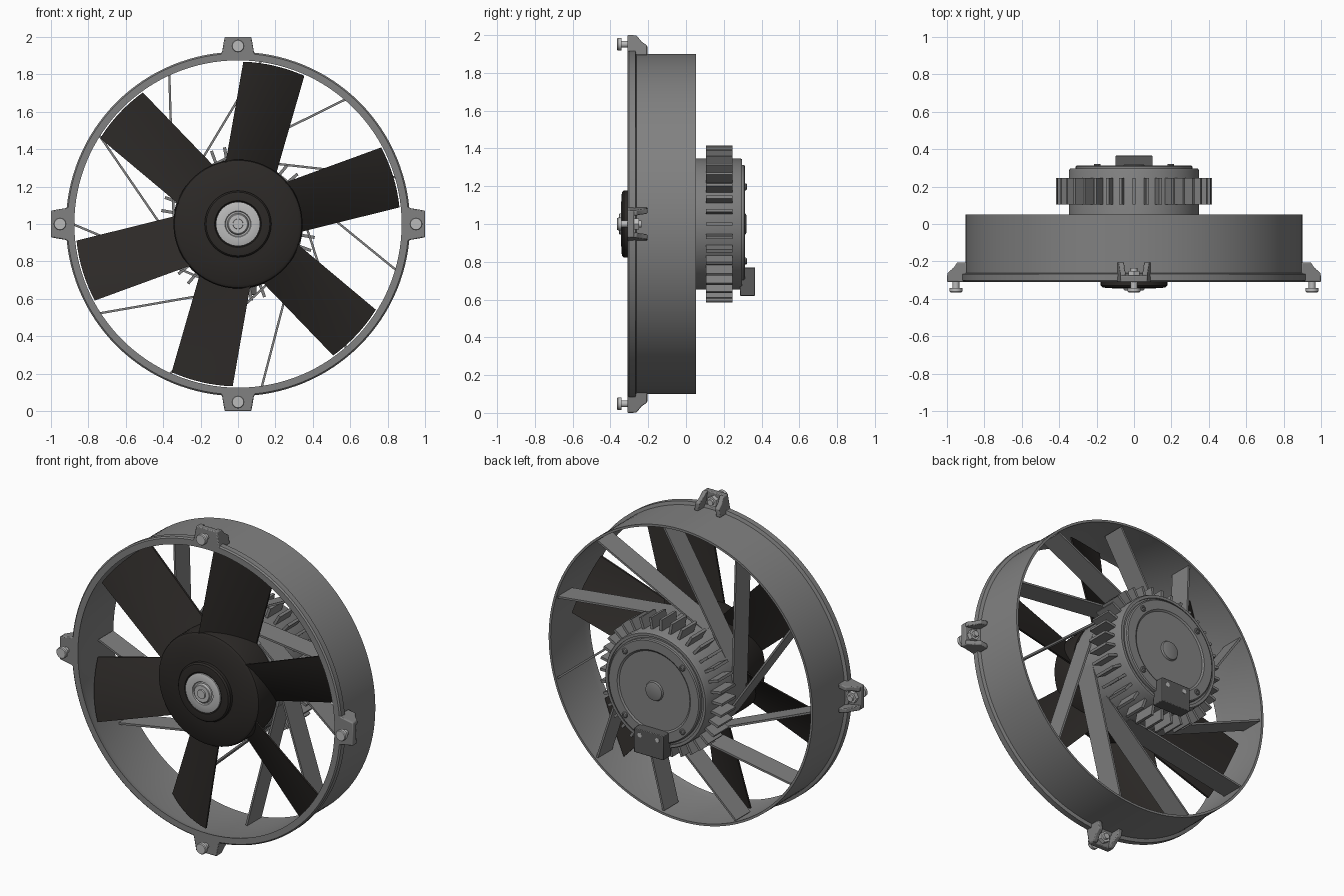
import bpy, bmesh, math
from mathutils import Matrix, Vector

if "Cube" in bpy.data.objects:
    bpy.data.objects.remove(bpy.data.objects["Cube"])

CENTRE = Matrix.Translation((0, 0, 1))   # the fan axis runs along y at z = 1


def material(name, r, g, b):
    m = bpy.data.materials.new(name)
    m.diffuse_color = (r, g, b, 1)
    m.use_nodes = True
    m.node_tree.nodes["Principled BSDF"].inputs["Base Color"].default_value = m.diffuse_color
    return m


GREY = material("cast_grey", 0.22, 0.22, 0.22)
BLACK = material("black_plastic", 0.025, 0.022, 0.02)
STEEL = material("bright_steel", 0.5, 0.5, 0.5)
DARK = material("dark_grey", 0.10, 0.10, 0.10)


def finish(name, bm, mat, bevel=0):
    bmesh.ops.recalc_face_normals(bm, faces=bm.faces)
    bm.transform(CENTRE)
    me = bpy.data.meshes.new(name)
    bm.to_mesh(me)
    bm.free()
    ob = bpy.data.objects.new(name, me)
    bpy.context.collection.objects.link(ob)
    me.materials.append(mat)
    if bevel:
        mod = ob.modifiers.new("bevel", 'BEVEL')
        mod.width, mod.segments, mod.limit_method = bevel, 2, 'ANGLE'
    bpy.ops.object.select_all(action='DESELECT')
    ob.select_set(True)
    bpy.context.view_layer.objects.active = ob
    bpy.ops.object.shade_smooth_by_angle(angle=math.radians(32))
    return ob


def turn(deg):
    return Matrix.Rotation(math.radians(deg), 4, 'Y')   # clockwise from the top, seen from the front


def add_lathe(bm, profile, seg=96, mtx=Matrix(), closed=False):
    """Revolve (radius, y) points about y; radius 0 ends become poles."""
    rings = []
    for r, y in profile:
        n = 1 if r == 0 else seg
        rings.append([bm.verts.new(mtx @ Vector((r * math.sin(2 * math.pi * i / seg), y,
                      r * math.cos(2 * math.pi * i / seg)))) for i in range(n)])
    pairs = list(zip(rings, rings[1:])) + ([(rings[-1], rings[0])] if closed else [])
    for a, b in pairs:
        for i in range(seg):
            j = (i + 1) % seg
            f = [a[i % len(a)], a[j % len(a)], b[j % len(b)], b[i % len(b)]]
            bm.faces.new(list(dict.fromkeys(f)))


def add_prism(bm, front, back, mtx=Matrix()):
    a = [bm.verts.new(mtx @ Vector(p)) for p in front]
    b = [bm.verts.new(mtx @ Vector(p)) for p in back]
    bm.faces.new(a)
    bm.faces.new(b[::-1])
    for i in range(len(a)):
        j = (i + 1) % len(a)
        bm.faces.new([a[i], b[i], b[j], a[j]])


def add_box(bm, x0, x1, y0, y1, z0, z1, mtx=Matrix()):
    loop = [(x0, z0), (x1, z0), (x1, z1), (x0, z1)]
    add_prism(bm, [(x, y0, z) for x, z in loop], [(x, y1, z) for x, z in loop], mtx)


def lathe(name, profile, mat, seg=96, closed=False):
    bm = bmesh.new()
    add_lathe(bm, profile, seg, closed=closed)
    return finish(name, bm, mat)


# shroud: barrel with a front flange
lathe("shroud_ring", [(0.875, -0.31), (0.912, -0.31), (0.92, -0.302), (0.92, -0.268), (0.90, -0.262),
                      (0.90, 0.052), (0.886, 0.052), (0.886, -0.27)], GREY, 128, True)

# four mounting lugs: front plate plus two tapering side ribs
bm = bmesh.new()


def half_width(r):
    return 0.085 - (r - 0.92) * 0.17


for k in range(4):
    m = turn(90 * k)
    plate = [(-0.10, 0.89), (0.10, 0.89), (0.085, 0.92), (0.07, 1.0), (-0.07, 1.0), (-0.085, 0.92)]
    add_prism(bm, [(x, -0.31, z) for x, z in plate], [(x, -0.275, z) for x, z in plate], m)
    rib = [(-0.305, 0.895), (-0.305, 0.998), (-0.262, 0.998), (-0.235, 0.965), (-0.205, 0.945), (-0.205, 0.895)]
    for s in (-1, 1):
        add_prism(bm, [(s * half_width(z), y, z) for y, z in rib],
                  [(s * (half_width(z) - 0.028), y, z) for y, z in rib], m)
finish("mounting_lugs", bm, GREY, 0.005)

# bolts, washers and nuts in the lugs
bm = bmesh.new()
for k in range(4):
    m = turn(90 * k) @ Matrix.Translation((0, 0, 0.952))
    add_lathe(bm, [(0, -0.365), (0.03, -0.365), (0.034, -0.36), (0.034, -0.342), (0.018, -0.342),
                   (0.018, -0.235), (0, -0.235)], 20, m)
    add_lathe(bm, [(0, -0.275), (0.034, -0.275), (0.034, -0.25), (0, -0.25)], 6, m)
finish("lug_bolts", bm, STEEL)

# eleven guide vanes running tangentially from the motor to the shroud
bm = bmesh.new()
for k in range(11):
    add_box(bm, 0, 0.813, -0.10, 0.04, 0.337, 0.349, turn(-59 + k * 360 / 11))
finish("guide_vanes", bm, GREY)

# motor body with stepped rear cover
lathe("motor_body", [(0, -0.10), (0.335, -0.10), (0.348, -0.09), (0.348, 0.285), (0.342, 0.297), (0.325, 0.297),
                     (0.325, 0.288), (0.312, 0.288), (0.312, 0.308), (0.305, 0.313), (0.25, 0.313),
                     (0.24, 0.306), (0.06, 0.306), (0.055, 0.316), (0.048, 0.319), (0, 0.319)], GREY)

# cooling fins
bm = bmesh.new()
for k in range(36):
    add_box(bm, -0.008, 0.008, 0.105, 0.245, 0.335, 0.416, turn(10 * k))
finish("cooling_fins", bm, GREY)

# rear cover screws
bm = bmesh.new()
for k in range(4):
    m = turn(45 + 90 * k) @ Matrix.Translation((0, 0, 0.278))
    add_lathe(bm, [(0, 0.30), (0.018, 0.30), (0.018, 0.318), (0.014, 0.322), (0.008, 0.322),
                   (0.008, 0.316), (0, 0.316)], 16, m)
finish("cover_screws", bm, GREY)

# connector box and its two screws
bm = bmesh.new()
add_box(bm, -0.10, 0.10, 0.285, 0.365, -0.38, -0.23)
finish("connector_box", bm, DARK, 0.004)
bm = bmesh.new()
for x in (-0.06, 0.06):
    add_lathe(bm, [(0, 0.36), (0.014, 0.36), (0.014, 0.366), (0, 0.366)], 16,
              Matrix.Translation((x, 0, -0.265)))
finish("connector_screws", bm, STEEL)

# fan hub: a rounded cup with a raised centre
lathe("fan_hub", [(0, -0.115), (0.345, -0.115), (0.345, -0.27), (0.34, -0.285), (0.325, -0.295), (0.20, -0.305),
                  (0.178, -0.308), (0.178, -0.328), (0.17, -0.338), (0.155, -0.341), (0.125, -0.341),
                  (0.12, -0.334), (0, -0.334)], BLACK)

# steel cap with raised boss and shaft end
lathe("hub_cap", [(0, -0.33), (0.118, -0.33), (0.118, -0.343), (0.114, -0.345), (0.07, -0.345), (0.066, -0.338),
                  (0.058, -0.338), (0.054, -0.352), (0.05, -0.355), (0.028, -0.355), (0.026, -0.362),
                  (0, -0.362)], STEEL, 48)

# six pitched, twisted and slightly cambered blades
bm = bmesh.new()
NS, NC = 8, 8
for k in range(6):
    m = turn(13 + 60 * k)
    grid = []
    for i in range(NS + 1):
        s = i / NS
        width = 0.275 + 0.06 * s
        pitch = math.tan(math.radians(32 - 9 * s))
        row = []
        for j in range(NC + 1):
            u = j / NC - 0.5
            x = u * width
            z = math.sqrt((0.315 + 0.553 * s) ** 2 - x * x)
            y = -0.197 + x * pitch - 0.014 * (1 - 4 * u * u)
            row.append([bm.verts.new(m @ Vector((x, y + d, z))) for d in (-0.006, 0.006)])
        grid.append(row)
    for i in range(NS):
        for j in range(NC):
            q = [grid[i][j], grid[i + 1][j], grid[i + 1][j + 1], grid[i][j + 1]]
            bm.faces.new([v[0] for v in q])
            bm.faces.new([v[1] for v in reversed(q)])
    rim = ([grid[i][0] for i in range(NS)] + [grid[NS][j] for j in range(NC)]
           + [grid[i][NC] for i in range(NS, 0, -1)] + [grid[0][j] for j in range(NC, 0, -1)])
    for a, b in zip(rim, rim[1:] + rim[:1]):
        bm.faces.new([a[0], a[1], b[1], b[0]])
finish("fan_blades", bm, BLACK)
